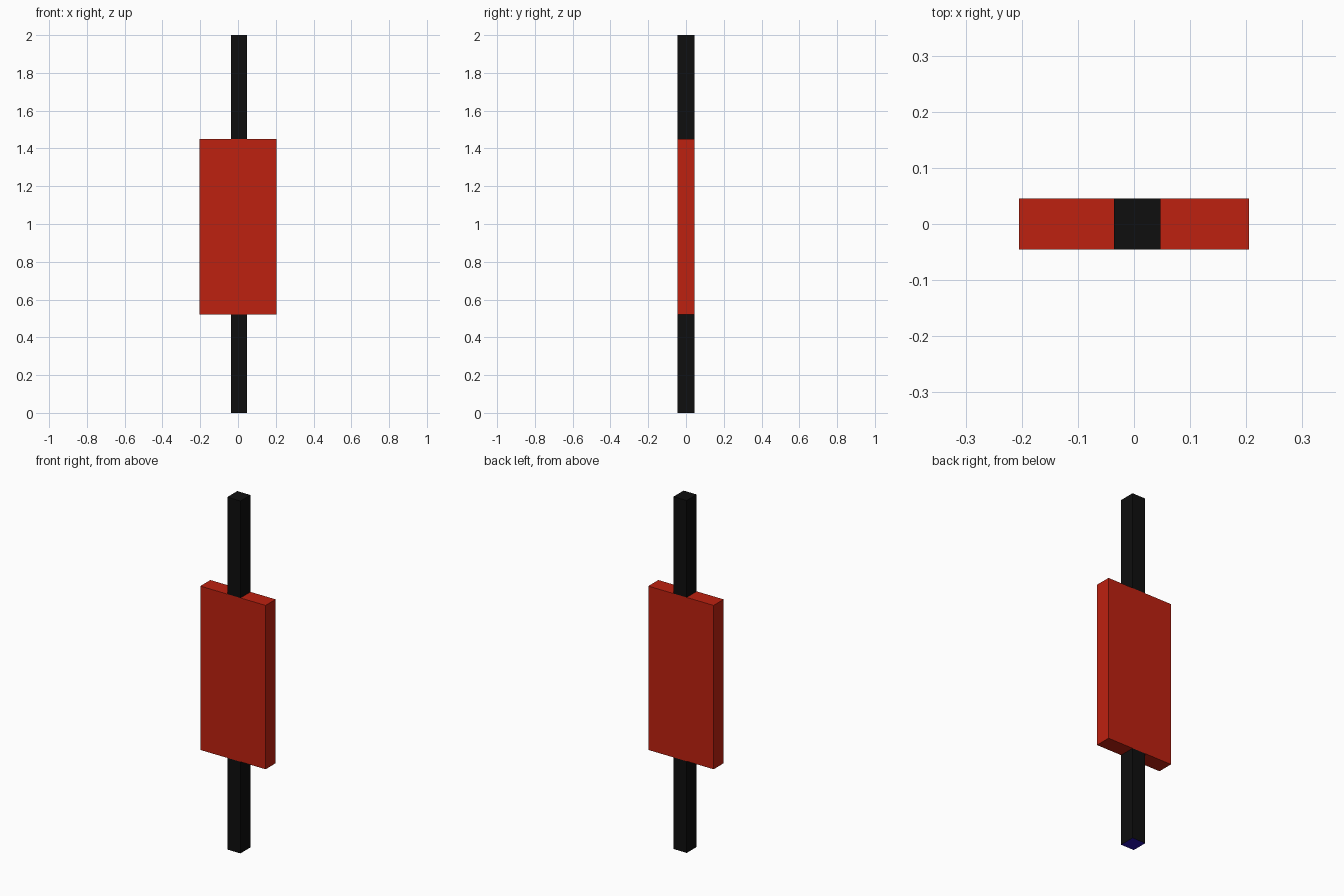
import bpy, bmesh

if "Cube" in bpy.data.objects:
    bpy.data.objects.remove(bpy.data.objects["Cube"])


def material(name, rgb):
    m = bpy.data.materials.new(name)
    m.diffuse_color = (*rgb, 1)
    m.use_nodes = True
    m.node_tree.nodes["Principled BSDF"].inputs["Base Color"].default_value = m.diffuse_color
    return m


red = material("red", (0.515, 0.015, 0.005))
black = material("black", (0.0045, 0.0045, 0.0045))
blue = material("dark_blue", (0.02, 0.006, 0.45))


def box(name, lo, hi, mats, bottom_index=0):
    bm = bmesh.new()
    bmesh.ops.create_cube(bm, size=1)
    for v in bm.verts:
        v.co = [a + (c + 0.5) * (b - a) for c, a, b in zip(v.co, lo, hi)]
    bm.normal_update()
    for f in bm.faces:
        if f.normal.z < -0.5:
            f.material_index = bottom_index
    mesh = bpy.data.meshes.new(name)
    bm.to_mesh(mesh)
    bm.free()
    for m in mats:
        mesh.materials.append(m)
    obj = bpy.data.objects.new(name, mesh)
    bpy.context.collection.objects.link(obj)


D = 0.045                 # half depth shared by all parts
BOTTOM, TOP = 0.52, 1.45  # panel height range

# Panel
box("panel", (-0.205, -D, BOTTOM), (0.205, D, TOP), [red])
# Post above and below the panel, the foot has a blue underside
box("upper_post", (-0.036, -D, TOP), (0.047, D, 2), [black])
box("lower_post", (-0.036, -D, 0), (0.047, D, BOTTOM), [black, blue], 1)
